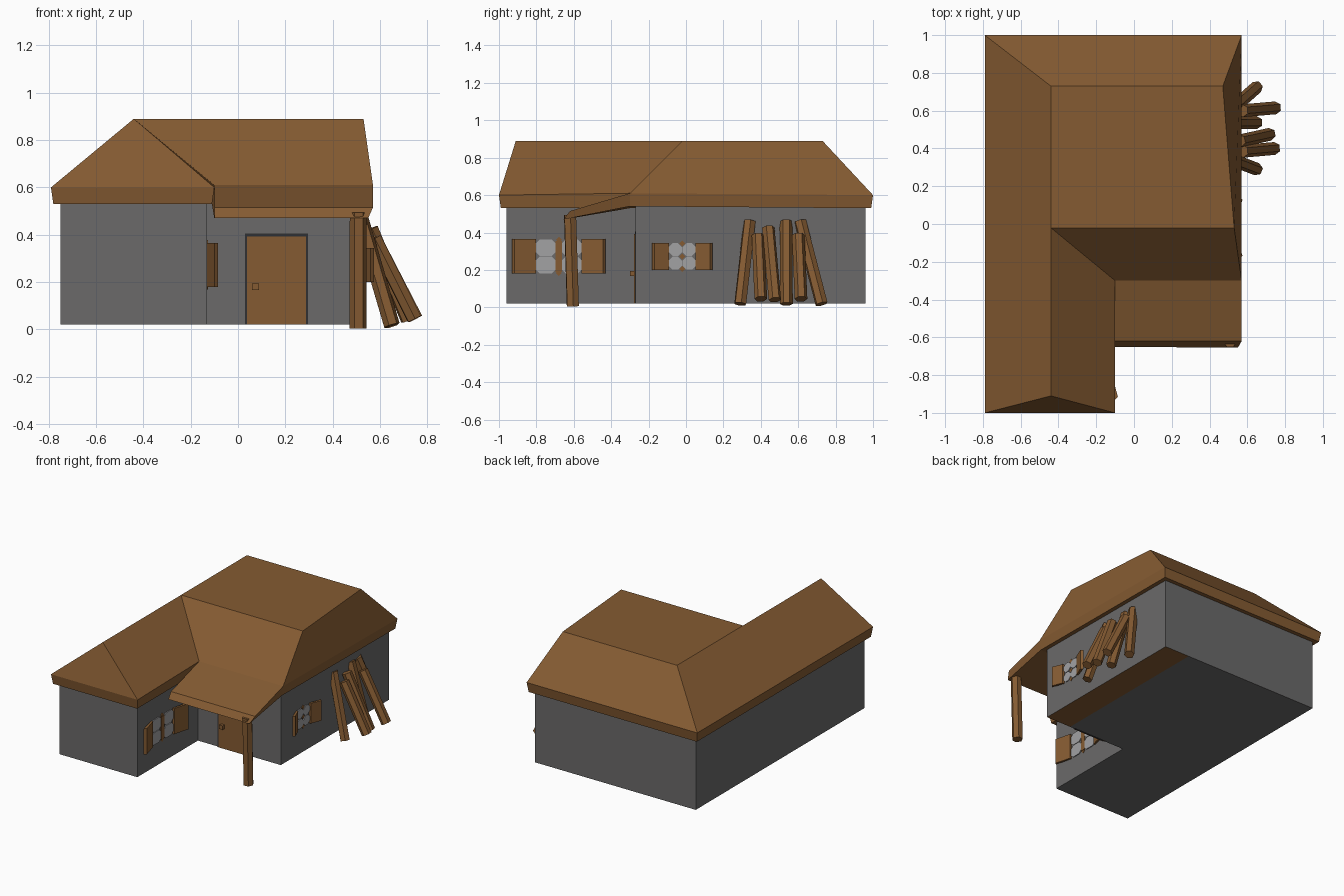
import bpy, bmesh, math
from mathutils import Vector

if "Cube" in bpy.data.objects:
    bpy.data.objects.remove(bpy.data.objects["Cube"])


def material(name, rgb):
    m = bpy.data.materials.new(name)
    m.diffuse_color = (*rgb, 1)
    m.use_nodes = True
    m.node_tree.nodes["Principled BSDF"].inputs["Base Color"].default_value = m.diffuse_color
    return m


WOOD = material("brown wood", (0.235, 0.105, 0.032))
STONE = material("grey wall", (0.145, 0.143, 0.143))
GLASS = material("pale glass", (0.36, 0.36, 0.37))
DARK = material("dark frame", (0.03, 0.03, 0.032))


def mesh_object(name, verts, faces, mats):
    bm = bmesh.new()
    vs = [bm.verts.new(v) for v in verts]
    for f in faces:
        bm.faces.new([vs[i] for i in f])
    bmesh.ops.recalc_face_normals(bm, faces=bm.faces)
    me = bpy.data.meshes.new(name)
    bm.to_mesh(me)
    bm.free()
    for m in mats:
        me.materials.append(m)
    ob = bpy.data.objects.new(name, me)
    bpy.context.collection.objects.link(ob)
    return ob


def prism(name, outline, offset, mat):
    """Extrude a 3D outline along an offset vector."""
    n = len(outline)
    off = Vector(offset)
    verts = [Vector(p) for p in outline] + [Vector(p) + off for p in outline]
    faces = [list(range(n)), list(range(n, 2 * n))]
    faces += [[i, (i + 1) % n, n + (i + 1) % n, n + i] for i in range(n)]
    return mesh_object(name, verts, faces, [mat])


def box(name, lo, hi, mat):
    (a, b, c), (d, e, f) = lo, hi
    return prism(name, [(a, b, c), (d, b, c), (d, e, c), (a, e, c)], (0, 0, f - c), mat)


def log(name, bottom, top, radius, mat=WOOD):
    """Six-sided timber between two points."""
    a, b = Vector(bottom), Vector(top)
    q = (b - a).to_track_quat('Z', 'Y')
    ring = [a + q @ Vector((radius * math.cos(k * math.pi / 3),
                            radius * math.sin(k * math.pi / 3), 0)) for k in range(6)]
    return prism(name, ring, b - a, mat)


# L-shaped walls, with a timber strip on the underside at the right
plan = [(-.75, -.96), (-.13, -.96), (-.13, -.27), (.33, -.27), (.53, -.27),
        (.53, .96), (.33, .96), (-.75, .96)]
n = len(plan)
verts = [(x, y, .02) for x, y in plan] + [(x, y, .54) for x, y in plan]
faces = [[i, (i + 1) % n, n + (i + 1) % n, n + i] for i in range(n)]
faces += [[0, 1, 2, 3, 6, 7], [3, 4, 5, 6]]
walls = mesh_object("walls", verts, faces, [STONE, WOOD])
for p in walls.data.polygons:
    if p.center.z < .03 and p.center.x > .35:
        p.material_index = 1

# Hipped roof with flat top, porch slope, fascia and soffit
roof = [
    (-.79, -1, .60), (-.10, -1, .60), (-.10, -.30, .61), (.57, -.30, .61),
    (.57, 1, .60), (-.79, 1, .60),                                   # 0-5 eaves
    (-.10, -.62, .515), (.57, -.62, .515),                           # 6-7 porch edge
    (-.44, -.91, .89), (-.44, -.02, .89), (.53, -.02, .89),
    (.47, .73, .89), (-.44, .73, .89),                               # 8-12 ridge, top
    (-.78, -.99, .53), (-.11, -.99, .53), (-.11, -.30, .53), (.56, -.30, .54),
    (.56, .99, .53), (-.78, .99, .53),                               # 13-18 soffit
    (-.10, -.65, .47), (.55, -.655, .47),                            # 19-20 porch lip
]
mesh_object("roof", roof, [
    [0, 1, 8], [1, 2, 9, 8], [9, 2, 3, 10], [10, 3, 4, 11], [11, 4, 5, 12],
    [12, 5, 0, 8, 9], [9, 10, 11, 12], [2, 6, 7, 3],
    [0, 13, 14, 1], [1, 14, 15, 2], [3, 16, 17, 4], [4, 17, 18, 5], [5, 18, 13, 0],
    [6, 19, 20, 7], [7, 20, 16, 3], [2, 15, 19, 6],
    [13, 18, 17, 16, 15, 14], [15, 16, 20, 19]], [WOOD])

# Porch post
log("porch_post", (.507, -.605, .005), (.508, -.62, .495), .036)

# Timber leaning on the right wall: (bottom x, y, z), (top x, y, z)
stack = [((.65, .29, .018), (.52, .34, .46)), ((.745, .40, .045), (.575, .385, .385)),
         ((.72, .475, .04), (.56, .44, .425)), ((.65, .537, .018), (.52, .535, .46)),
         ((.75, .615, .045), (.575, .60, .385)), ((.65, .725, .018), (.52, .61, .46))]
for i, (a, b) in enumerate(stack):
    log(f"leaning_log_{i + 1}", a, b, .034)

# Door with dark frame and knob
box("door_frame", (.03, -.274, .02), (.295, -.26, .405), DARK)
box("door", (.038, -.278, .02), (.288, -.26, .392), WOOD)
box("door_knob", (.06, -.30, .167), (.088, -.27, .195), WOOD)


def window(name, x, y, half, z0, z1, wing, gap):
    """Window facing +x: four clipped panes, wooden centre and open shutters."""
    zc = (z0 + z1) / 2
    w, h = half - gap / 2, (z1 - z0) / 2 - .004
    for s in (-1, 1):
        for t in (-1, 1):
            cy, cz = y + s * (gap / 2 + w / 2), zc + t * (.002 + h / 2)
            c = .02
            pts = []
            for sy, sz in ((1, 1), (-1, 1), (-1, -1), (1, -1)):
                p = [(sy * w / 2, sz * (h / 2 - c)), (sy * (w / 2 - c), sz * h / 2)]
                pts += p if sy * sz > 0 else p[::-1]
            prism(name + "_pane", [(x, cy + a, cz + b) for a, b in pts], (.006, 0, 0), GLASS)
        # shutter swung slightly away from the wall
        yi, yo = y + s * half, y + s * (half + wing)
        prism(name + "_shutter",
              [(x, yi, z0), (x + .03, yo, z0), (x + .045, yo - s * .014, z0), (x + .014, yi, z0)],
              (0, 0, z1 - z0), WOOD)
    if gap > .01:
        box(name + "_mullion", (x, y - gap / 2, z0 + .01), (x + .007, y + gap / 2, z1 - .01), WOOD)
    for dy, dz in ((0, 0), (0, h), (0, -h)):
        r = .016
        prism(name + "_centre",
              [(x, y + dy + r, zc + dz), (x, y + dy, zc + dz + r),
               (x, y + dy - r, zc + dz), (x, y + dy, zc + dz - r)], (.004, 0, 0), WOOD)


window("wing_window", -.13, -.68, .122, .18, .365, .128, .034)
window("side_window", .53, -.02, .072, .20, .345, .09, .004)
